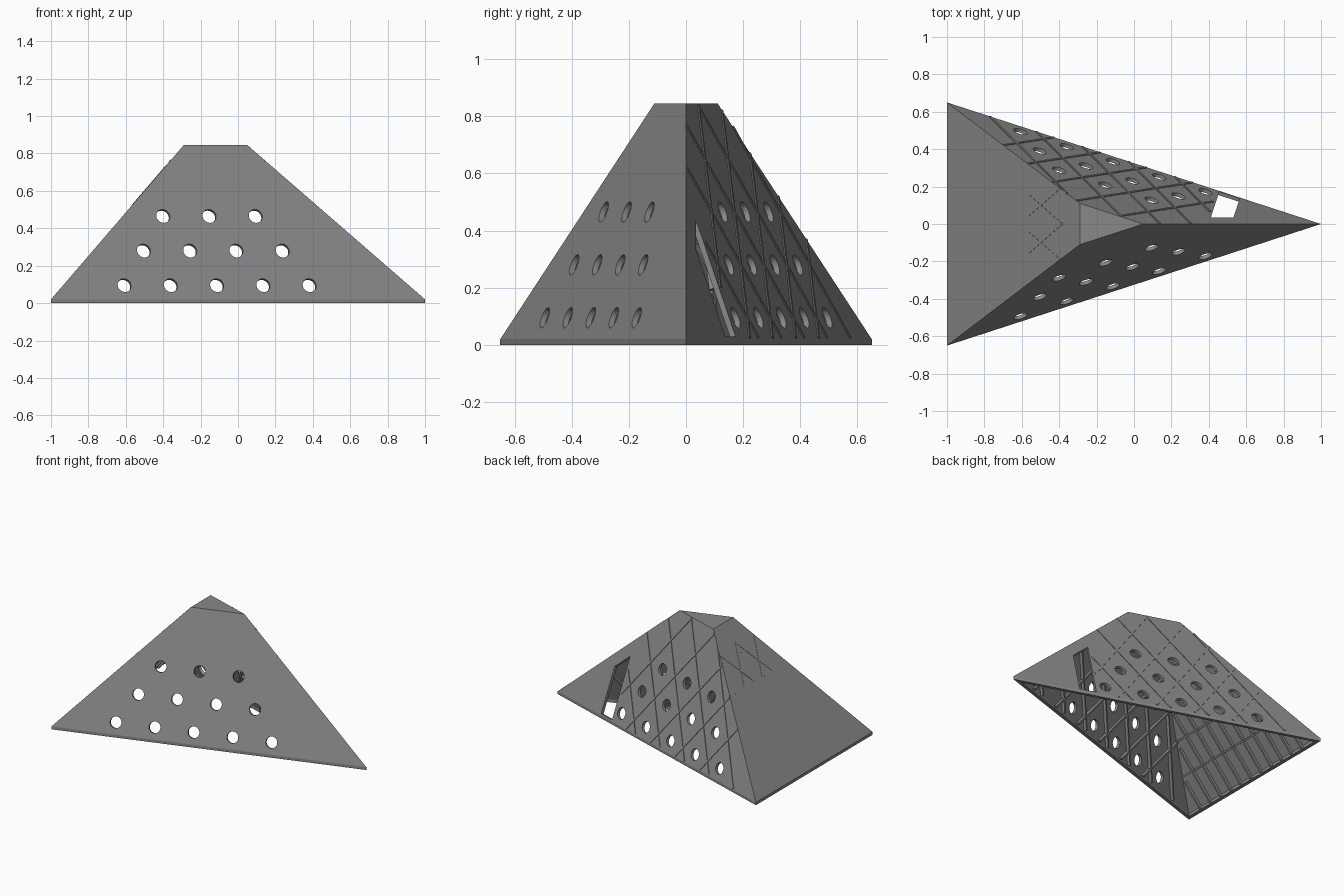
import bpy, bmesh, math
from mathutils import Vector

if "Cube" in bpy.data.objects:
    bpy.data.objects.remove(bpy.data.objects["Cube"])

grey = bpy.data.materials.new("mid grey")
grey.diffuse_color = (0.25, 0.25, 0.25, 1)
grey.use_nodes = True
grey.node_tree.nodes["Principled BSDF"].inputs["Base Color"].default_value = grey.diffuse_color

# Key dimensions of the truncated three-sided pyramid
LIP, TOP = 0.02, 0.845
LEN = math.hypot(0.65, 2.0)
HX, HY = 0.65 / LEN, 2.0 / LEN            # horizontal normal of the back face
S0 = HX
SLOPE = (S0 - 0.05 * HX) / (TOP - LIP)    # inward run of the long faces
XSLOPE = 0.71 / (TOP - LIP)               # inward run of the left face


def section(z, t=0.0):
    """Triangle outline at height z, offset inward by wall thickness t."""
    h = max(z - LIP, 0)
    s = S0 - SLOPE * h - t * math.hypot(1, SLOPE)
    x = -1 + XSLOPE * h + t * math.hypot(1, XSLOPE)
    y = (s - HX * x) / HY
    return [(x, -y, z), (s / HX, 0, z), (x, y, z)]


def long_face(side):
    n = Vector((HX, HY * side, SLOPE)).normalized()

    def point(u, z):
        s = S0 - SLOPE * (z - LIP)
        return Vector((HX * s + HY * u, side * (HY * s - HX * u), z))
    return point, n


def left_face():
    n = Vector((-1, 0, XSLOPE)).normalized()
    return (lambda y, z: Vector((-1 + XSLOPE * (z - LIP), y, z))), n


def make(name, bm):
    bmesh.ops.recalc_face_normals(bm, faces=bm.faces)
    me = bpy.data.meshes.new(name)
    bm.to_mesh(me)
    bm.free()
    me.materials.append(grey)
    ob = bpy.data.objects.new(name, me)
    bpy.context.collection.objects.link(ob)
    return ob


def prism(bm, pts, n, low, high):
    a = [bm.verts.new(p + n * low) for p in pts]
    b = [bm.verts.new(p + n * high) for p in pts]
    bm.faces.new(a[::-1])
    bm.faces.new(b)
    for i in range(len(a)):
        j = (i + 1) % len(a)
        bm.faces.new((a[i], a[j], b[j], b[i]))


def rib(bm, p, q, n, low, high, w=0.012):
    side = (q - p).cross(n).normalized() * (w / 2)
    prism(bm, [p - side, q - side, q + side, p + side], n, low, high)


def clipped(f, inside, z0=0.025, z1=0.84):
    """Ends of the line u = f(z) inside a convex region."""
    zs = [z0 + (z1 - z0) * i / 600 for i in range(601)]
    ok = [z for z in zs if inside(f(z), z)]
    return (ok[0], ok[-1]) if len(ok) > 12 else None


def u_limits(z):
    h = (z - LIP) / (TOP - LIP)
    x, y = -1 + 0.71 * h, section(z)[2][1]
    s = S0 - SLOPE * (z - LIP)
    return (x - HX * s) / HY, (s / HX - HX * s) / HY


# Hollow shell, open underneath
bm = bmesh.new()
loops = [[bm.verts.new(p) for p in section(z, t)] for z, t in
         ((0, 0), (LIP, 0), (TOP, 0))]
inner = [[bm.verts.new(p) for p in section(z, 0.02)] for z in (TOP - 0.02, LIP, 0)]
bm.faces.new(loops[-1])
bm.faces.new(inner[0])
rings = loops[::-1] + [inner[2], inner[1], inner[0]]
for a, b in zip(rings, rings[1:]):
    for i in range(3):
        j = (i + 1) % 3
        bm.faces.new((a[i], a[j], b[j], b[i]))
shell = make("shell", bm)

# Round holes in both long faces and a hatch in the back one
bm = bmesh.new()
for side in (-1, 1):
    point, n = long_face(side)
    along = Vector((HY, -HX * side, 0))
    up = n.cross(along)
    for row, count in enumerate((5, 4, 3)):
        for k in range(count):
            c = point(-0.21 + 0.26 * (k - (count - 1) / 2), 0.095 + 0.185 * row)
            ring = [c + 0.038 * (along * math.cos(a) + up * math.sin(a))
                    for a in (math.tau * i / 28 for i in range(28))]
            prism(bm, ring, n, -0.05, 0.05)
point, n = long_face(1)
prism(bm, [point(*c) for c in ((0.38, 0.03), (0.495, 0.03), (0.495, 0.333), (0.38, 0.438))],
      n, -0.05, 0.05)
cutter = make("hole_cutter", bm)
cutter.hide_render = True
mod = shell.modifiers.new("holes", "BOOLEAN")
mod.operation, mod.solver, mod.object = "DIFFERENCE", "EXACT", cutter
bpy.context.view_layer.objects.active = shell
bpy.ops.object.modifier_apply(modifier="holes")
bpy.data.objects.remove(cutter)


# Diamond lattice of ribs around the holes of the long faces
def lattice(name, side, low, high, ml, mr, umax):
    point, n = long_face(side)

    def inside(u, z):
        l, r = u_limits(z)
        return l + ml < u < min(r - mr, umax)
    bm = bmesh.new()
    for sign in (1, -1):
        for k in range(-3 if sign == 1 else -5, 12, 2):
            f = lambda z: -0.21 + 0.13 * (k - sign * (z - 0.095) / 0.185)
            ends = clipped(f, inside, 0.025, 0.84 if high > 0 else 0.81)
            if ends:
                rib(bm, *[point(f(z), z) for z in ends], n, low, high)
    make(name, bm)


lattice("back_outer_ribs", 1, -0.006, 0.004, 0.003, 0.006, 0.365)
lattice("back_inner_ribs", 1, -0.04, -0.015, 0.04, 0.075, 0.365)
lattice("front_inner_ribs", -1, -0.04, -0.015, 0.04, 0.075, 0.8)

# Ribs of the left face: uprights and cross bars inside
point, n = left_face()
bm = bmesh.new()
for k in range(-5, 6):
    y = k * 0.1
    ends = clipped(lambda z: y, lambda v, z: abs(v) < section(z)[2][1] - 0.05, 0.025, 0.8)
    if ends:
        rib(bm, *[point(y, z) for z in ends], n, -0.04, -0.015)
for z in (0.2, 0.36, 0.525, 0.68):
    w = section(z)[2][1] - 0.05
    rib(bm, point(-w, z), point(w, z), n, -0.038, -0.015)
make("left_inner_ribs", bm)

# Fine raised lines near the top of the left face
bm = bmesh.new()
for z in (0.525, 0.68):
    w = section(z)[2][1] - 0.003
    rib(bm, point(-w, z), point(w, z), n, -0.006, 0.002, 0.008)
for sign in (1, -1):
    for k in (-1, 1):
        f = lambda z: 0.1 * k + sign * 0.75 * (z - 0.6)
        ends = clipped(f, lambda v, z: abs(v) < section(z)[2][1] - 0.004, 0.525, 0.74)
        if ends:
            rib(bm, *[point(f(z), z) for z in ends], n, -0.006, 0.002, 0.008)
make("left_outer_lines", bm)
